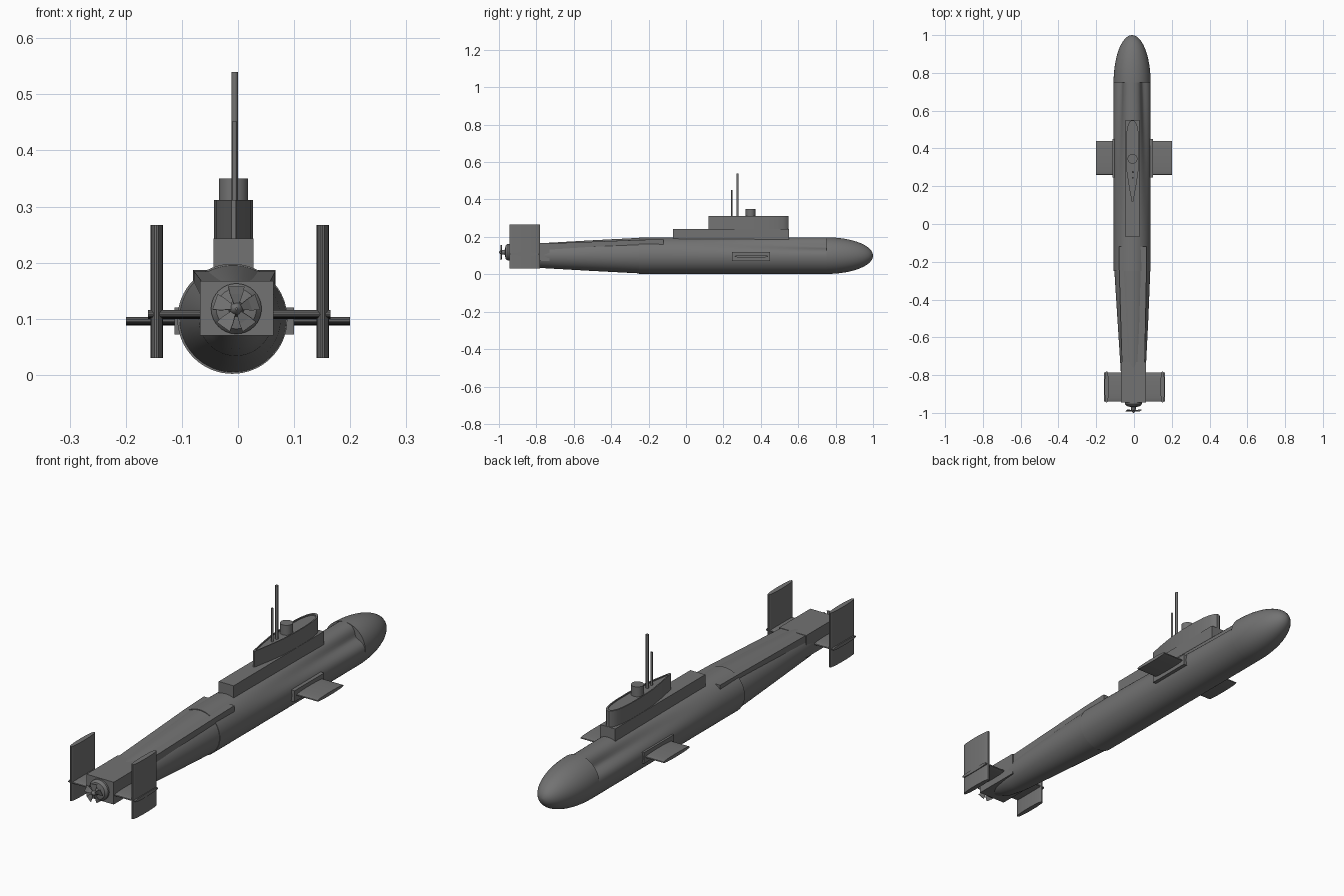
import bpy, bmesh, math
from mathutils import Matrix

if "Cube" in bpy.data.objects:
    bpy.data.objects.remove(bpy.data.objects["Cube"])

CX, CZ = -0.01, 0.1      # hull axis
SX = -0.008              # sail axis

# dark grey paint
paint = bpy.data.materials.new("dark_grey")
paint.diffuse_color = (0.17, 0.17, 0.17, 1)
paint.use_nodes = True
paint.node_tree.nodes["Principled BSDF"].inputs["Base Color"].default_value = paint.diffuse_color


def finish(name, bm, smooth=True):
    bmesh.ops.recalc_face_normals(bm, faces=bm.faces)
    me = bpy.data.meshes.new(name)
    bm.to_mesh(me)
    bm.free()
    me.materials.append(paint)
    ob = bpy.data.objects.new(name, me)
    bpy.context.collection.objects.link(ob)
    if smooth:
        bpy.ops.object.select_all(action='DESELECT')
        bpy.context.view_layer.objects.active = ob
        ob.select_set(True)
        bpy.ops.object.shade_smooth_by_angle(angle=math.radians(30))
    return ob


def loft(name, rings, smooth=True):
    """Skin a list of equal-length point rings and cap both ends."""
    bm = bmesh.new()
    vs = [[bm.verts.new(p) for p in r] for r in rings]
    n = len(rings[0])
    for a, b in zip(vs, vs[1:]):
        for i in range(n):
            j = (i + 1) % n
            bm.faces.new((a[i], a[j], b[j], b[i]))
    bm.faces.new(vs[0])
    bm.faces.new(vs[-1])
    return finish(name, bm, smooth)


def ring(y, r, cz=CZ, cx=CX, dent=0.0, n=64):
    pts = []
    for i in range(n):
        a = 2 * math.pi * i / n
        off = min(a, 2 * math.pi - a)
        rr = r - dent * math.exp(-((math.degrees(off) - 50) / 21) ** 2)
        pts.append((cx + rr * math.sin(a), y, cz + rr * math.cos(a)))
    return pts


def rect(y, x0, x1, z0, z1):
    return [(x0, y, z0), (x1, y, z0), (x1, y, z1), (x0, y, z1)]


def box(name, x0, x1, y0, y1, z0, z1):
    return loft(name, [rect(y0, x0, x1, z0, z1), rect(y1, x0, x1, z0, z1)], False)


def foil(y0, y1, t, n=8):
    """Rounded-edge blade section as (y, thickness offset) pairs."""
    m, h = (y0 + y1) / 2, (y1 - y0) / 2
    out = []
    for i in range(4 * n):
        a = 2 * math.pi * i / (4 * n)
        s, c = math.sin(a), math.cos(a)
        out.append((m + h * c, t / 2 * math.copysign(abs(s) ** 0.7, s)))
    return out


def rod(name, x, y, z0, z1, r, n=20):
    rings = [[(x + r * math.cos(2 * math.pi * i / n), y + r * math.sin(2 * math.pi * i / n), z)
              for i in range(n)] for z in (z0, z1)]
    return loft(name, rings)


# main hull: shoulders become hollow toward the bow
body = [ring(-0.25, 0.098)]
for k in range(11):
    t = k / 10
    body.append(ring(-0.1 + 0.85 * t, 0.098, dent=0.028 * t ** 1.4))
loft("hull_body", body)

# tapered tail, a small step inside the main hull
loft("hull_tail", [ring(-0.93, 0.04, 0.115, -0.004), ring(-0.86, 0.056, 0.103, -0.004),
                   ring(-0.78, 0.066, CZ, -0.004), ring(-0.5, 0.082, CZ, -0.006),
                   ring(-0.24, 0.0955, CZ, -0.009)])

# bow dome
bow = [ring(0.75, 0.098)]
for k in range(1, 16):
    a = math.pi / 2 * k / 15.3
    bow.append(ring(0.75 + 0.25 * math.sin(a), 0.098 * math.cos(a)))
bow.append(ring(1.0, 0.001))
loft("bow_dome", bow)

# tapered stern deck and machinery box
loft("stern_deck", [rect(-0.76, -0.063, 0.056, 0.1, 0.164),
                    rect(-0.25, -0.078, 0.066, 0.14, 0.184),
                    rect(-0.12, -0.08, 0.067, 0.155, 0.187)], False)
box("stern_box", -0.068, 0.063, -0.945, -0.73, 0.07, 0.167)

# sail plinth and teardrop sail
box("sail_plinth", SX - 0.036, SX + 0.036, -0.07, 0.55, 0.15, 0.243)


def sail_outline(scale):
    pts = []
    half = [(0.12, 0.004), (0.2, 0.019), (0.28, 0.031), (0.36, 0.035), (0.44, 0.035),
            (0.49, 0.031), (0.52, 0.025), (0.54, 0.016), (0.549, 0.006)]
    for y, w in half:
        pts.append((SX + w * scale, 0.36 + (y - 0.36) * (0.5 + scale / 2)))
    return pts + [(2 * SX - x, y) for x, y in reversed(pts)]


loft("sail", [[(x, y, z) for x, y in sail_outline(s)]
              for s, z in ((1, 0.2), (1, 0.312), (0.86, 0.312), (0.86, 0.307))])

# hatch tower and masts
rod("hatch_tower", SX, 0.345, 0.3, 0.35, 0.026, 32)
rod("tall_mast", -0.006, 0.275, 0.3, 0.54, 0.006)
rod("short_mast", -0.006, 0.245, 0.3, 0.452, 0.0045)

# diving planes, their mounts and the stern fins
for side, s in (("left", -1), ("right", 1)):
    loft("bow_plane_" + side, [[(x, y, 0.096 + d) for y, d in foil(0.26, 0.44, 0.015)]
                               for x in (s * 0.07, s * 0.2)])
    x0, x1 = (-0.113, -0.06) if s < 0 else (0.06, 0.1)
    box("plane_mount_" + side, x0, x1, 0.245, 0.45, 0.072, 0.12)
    fx = 0.003 + s * 0.148
    loft("stern_fin_" + side, [[(fx + d, y, z) for y, d in foil(-0.945, -0.78, 0.022)]
                               for z in (0.03, 0.267)])
loft("stern_plane", [[(x, y, 0.108 + d) for y, d in foil(-0.94, -0.785, 0.016)]
                     for x in (-0.16, 0.165)])

# propeller shaft housing and hub
PX, PZ = -0.003, 0.118
loft("shaft_housing", [ring(y, r, PZ, PX, n=32) for y, r in
                       ((-0.93, 0.045), (-0.953, 0.045), (-0.964, 0.036), (-0.968, 0.018))])
loft("propeller_hub", [ring(y, r, PZ, PX, n=24) for y, r in
                       ((-0.96, 0.015), (-0.988, 0.011), (-0.996, 0.007), (-1.0, 0.002))])

# five pitched blades
for k in range(5):
    m = Matrix.Translation((PX, -0.988, PZ)) @ Matrix.Rotation(2 * math.pi * k / 5, 4, 'Y')
    sections = []
    for r, w, pitch in ((0.006, 0.004, 30), (0.026, 0.012, 20), (0.04, 0.015, 14)):
        c, s = math.cos(math.radians(pitch)), math.sin(math.radians(pitch))
        sections.append([m @ Matrix.Translation((u * c - v * s, u * s + v * c, r)).to_translation()
                         for u, v in ((-w, -0.001), (w, -0.001), (w, 0.001), (-w, 0.001))])
    loft("propeller_blade_%d" % (k + 1), sections, False)
